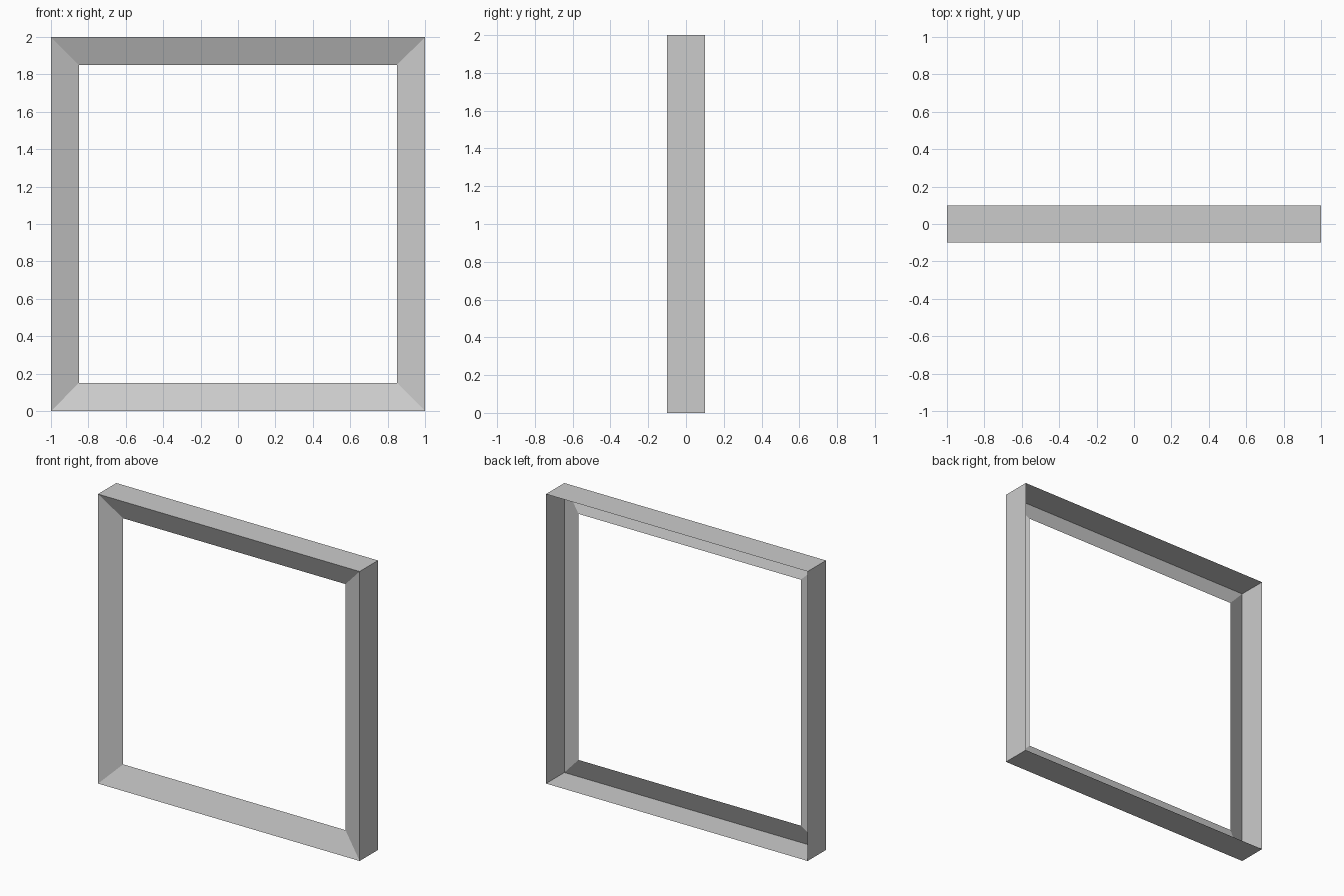
import bpy
import bmesh

if "Cube" in bpy.data.objects:
    bpy.data.objects.remove(bpy.data.objects["Cube"])

# Profile of the open-backed frame: (half width, depth y), from back rim to inner lip
profile = [(1.0, 0.1), (1.0, -0.1), (0.85, -0.04)]
corners = [(-1, -1), (1, -1), (1, 1), (-1, 1)]

bm = bmesh.new()
# One square ring per profile point, centred on z = 1
rings = [[bm.verts.new((sx * r, y, 1 + sz * r)) for sx, sz in corners]
         for r, y in profile]

# Bridge rings: thin outer wall, then the bevelled front face
for a, b in zip(rings, rings[1:]):
    for i in range(4):
        j = (i + 1) % 4
        bm.faces.new((a[i], b[i], b[j], a[j]))

# Make the outer wall and front bevel face outward
bm.normal_update()
for f in bm.faces:
    c = f.calc_center_median()
    outward = (c.x, c.y * 4, c.z - 1)
    if f.normal.x * outward[0] + f.normal.y * outward[1] + f.normal.z * outward[2] < 0 \
            and abs(f.normal.y) < 0.01:
        f.normal_flip()
    elif f.normal.y > 0.01:
        f.normal_flip()

mesh = bpy.data.meshes.new("window_frame")
bm.to_mesh(mesh)
bm.free()
frame = bpy.data.objects.new("window_frame", mesh)
bpy.context.collection.objects.link(frame)
